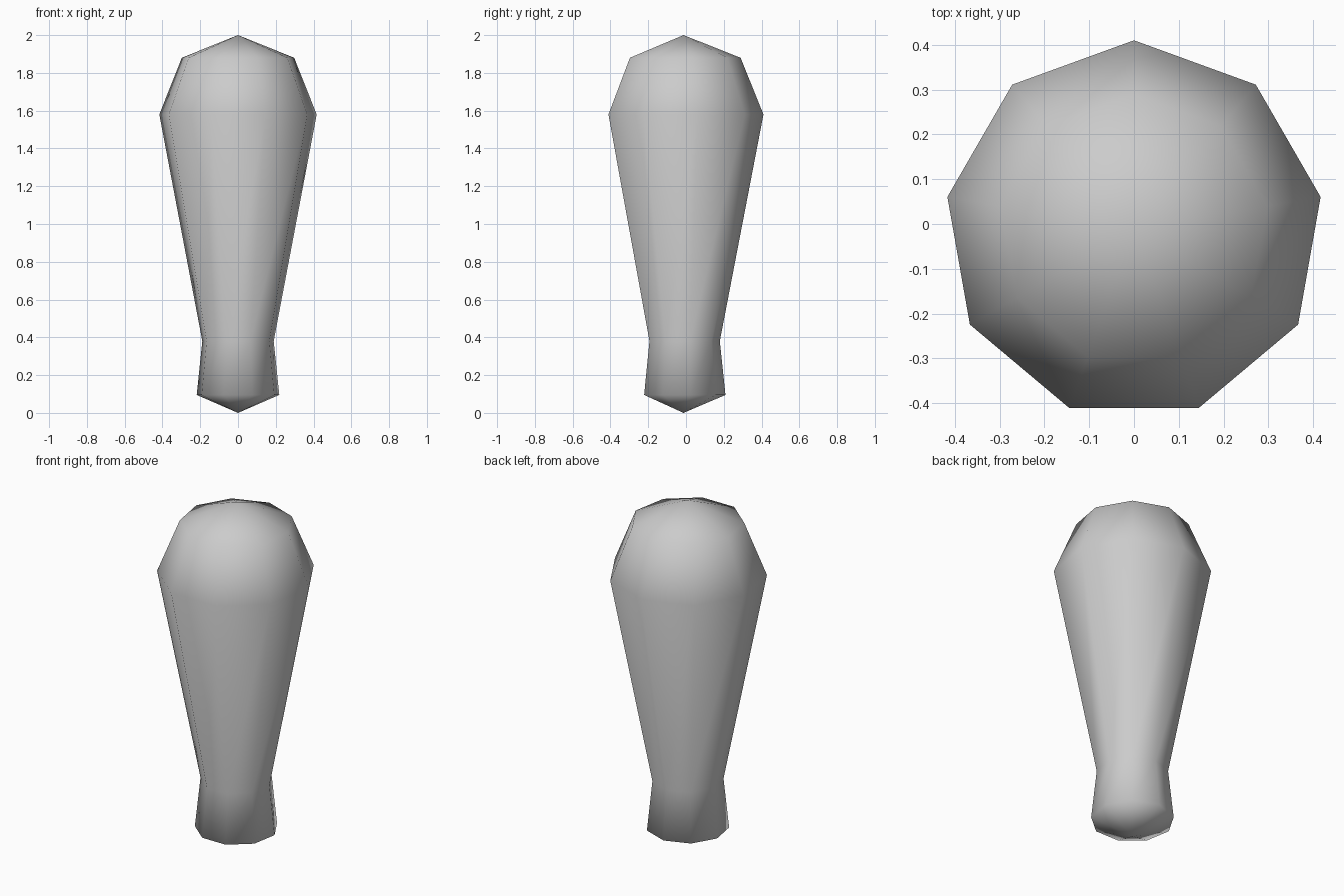
import bpy
import bmesh
from math import cos, sin, tau, pi
from mathutils import Vector

cube = bpy.data.objects.get("Cube")
if cube:
    bpy.data.objects.remove(cube, do_unlink=True)

SIDES = 9
AXIS_Y = -0.013

# Plain grey surface
grey = bpy.data.materials.new("light_grey")
grey.use_nodes = True
colour = (0.6, 0.6, 0.6, 1)
grey.diffuse_color = colour
grey.node_tree.nodes["Principled BSDF"].inputs["Base Color"].default_value = colour

# Radius and height of each ring: foot rim, neck, widest point, shoulder
profile = [(0.222, 0.095), (0.192, 0.38), (0.423, 1.58), (0.302, 1.88)]

bm = bmesh.new()


def ring(radius, z):
    angles = [pi / 2 + tau * i / SIDES for i in range(SIDES)]
    return [bm.verts.new((radius * cos(a), AXIS_Y + radius * sin(a), z)) for a in angles]


rings = [ring(r, z) for r, z in profile]
base_tip = bm.verts.new((0, AXIS_Y, 0))
top_tip = bm.verts.new((0, AXIS_Y, 2))

# Side walls and the two pointed caps
for i in range(SIDES):
    j = (i + 1) % SIDES
    for low, high in zip(rings, rings[1:]):
        bm.faces.new((low[i], low[j], high[j], high[i]))
    bm.faces.new((base_tip, rings[0][j], rings[0][i]))
    bm.faces.new((top_tip, rings[-1][i], rings[-1][j]))

for face in bm.faces:
    face.smooth = True
bmesh.ops.recalc_face_normals(bm, faces=bm.faces)

mesh = bpy.data.meshes.new("tapered_body")
bm.to_mesh(mesh)
bm.free()
mesh.materials.append(grey)
body = bpy.data.objects.new("tapered_body", mesh)
bpy.context.collection.objects.link(body)
